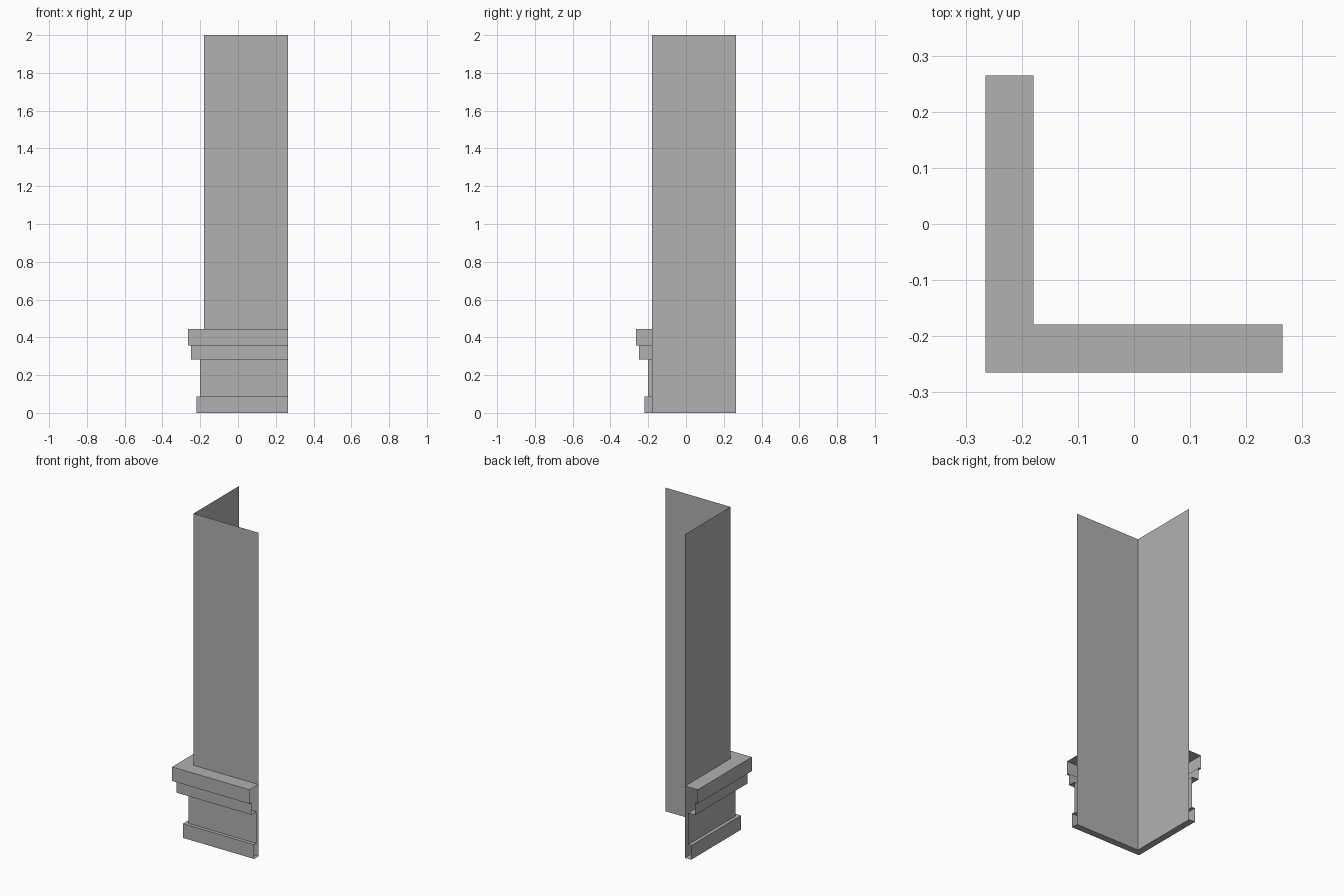
import bpy, bmesh

if "Cube" in bpy.data.objects:
    bpy.data.objects.remove(bpy.data.objects["Cube"])

END = 0.265     # where both wall runs stop
WALL = -0.179   # outer wall plane on both sides

# Dark grey paint
paint = bpy.data.materials.new("dark_grey")
paint.diffuse_color = (0.44, 0.44, 0.44, 1)
paint.use_nodes = True
paint.node_tree.nodes["Principled BSDF"].inputs["Base Color"].default_value = paint.diffuse_color


def sweep_corner(name, profile):
    """Sweep a (offset, z) profile along an L-shaped path with a mitred corner."""
    bm = bmesh.new()
    rows = []
    for d, z in profile:
        path = [(d, END, z), (d, d, z), (END, d, z)]
        rows.append([bm.verts.new(p) for p in path])
    for a, b in zip(rows, rows[1:]):
        for i in range(2):
            bm.faces.new((a[i], a[i + 1], b[i + 1], b[i]))
    mesh = bpy.data.meshes.new(name)
    bm.to_mesh(mesh)
    bm.free()
    mesh.materials.append(paint)
    obj = bpy.data.objects.new(name, mesh)
    bpy.context.collection.objects.link(obj)
    return obj


# Thin corner wall
sweep_corner("corner_wall", [(WALL, 0), (WALL, 2)])

# Stepped wainscot trim: plinth, recessed panel, lower and upper ledges
sweep_corner("wall_trim", [
    (WALL, 0), (-0.221, 0), (-0.221, 0.088), (-0.2, 0.088),
    (-0.2, 0.283), (-0.248, 0.283), (-0.248, 0.357),
    (-0.265, 0.357), (-0.265, 0.444), (WALL, 0.444),
])
